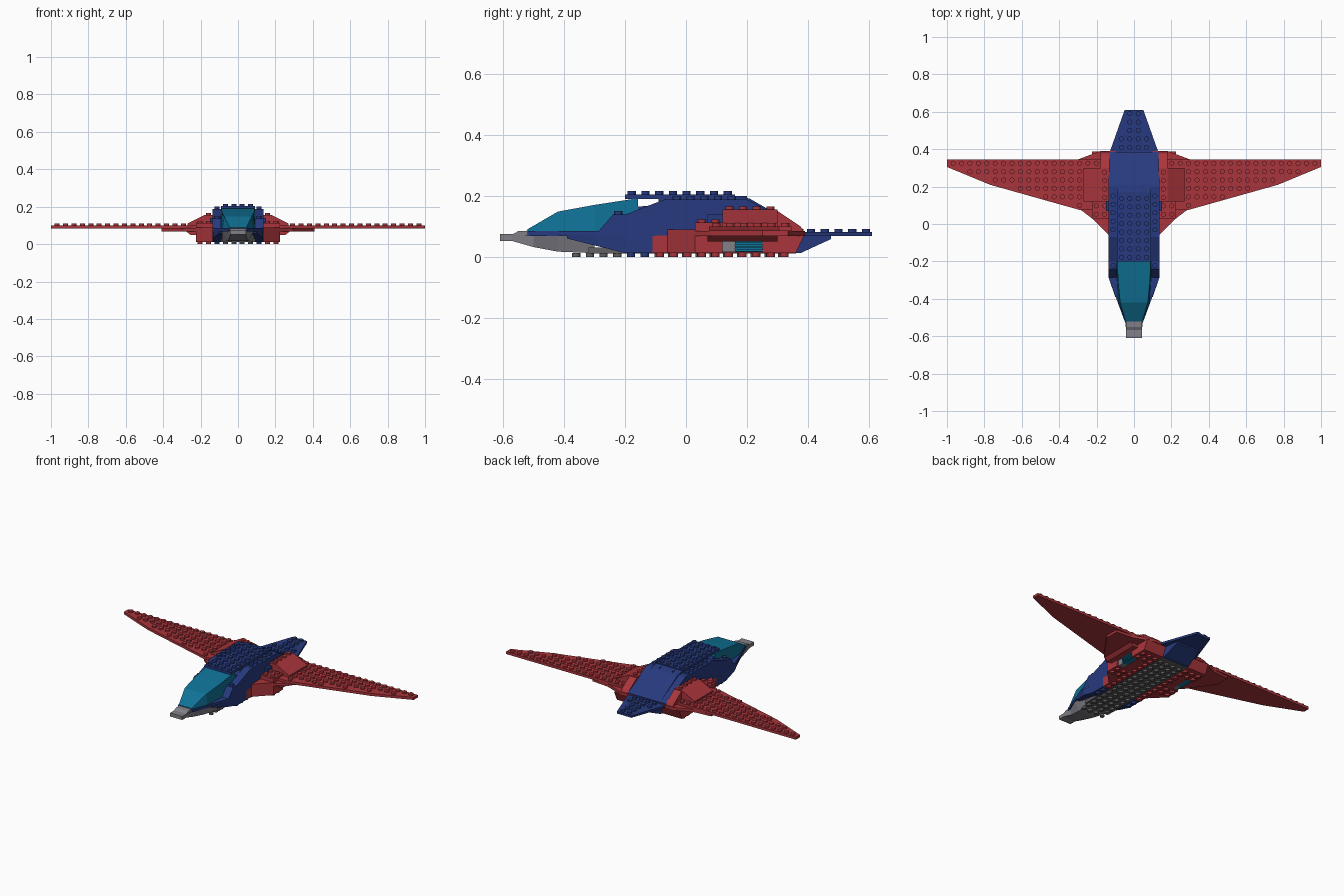
import bpy, bmesh
from mathutils import Matrix, Vector

if "Cube" in bpy.data.objects:
    bpy.data.objects.remove(bpy.data.objects["Cube"])

P = 0.045  # stud pitch


def material(name, rgb):
    m = bpy.data.materials.new(name)
    m.use_nodes = True
    m.diffuse_color = (*rgb, 1)
    m.node_tree.nodes["Principled BSDF"].inputs["Base Color"].default_value = (*rgb, 1)
    return m


RED = material("brick_red", (0.40, 0.036, 0.045))
BLUE = material("navy_blue", (0.02, 0.042, 0.21))
TEAL = material("teal_glass", (0.005, 0.17, 0.31))
GREY = material("light_grey", (0.22, 0.22, 0.25))
DARK = material("dark_grey", (0.12, 0.12, 0.125))


def finish(name, bm, mat, mirror):
    bmesh.ops.recalc_face_normals(bm, faces=bm.faces)
    me = bpy.data.meshes.new(name)
    bm.to_mesh(me)
    bm.free()
    me.materials.append(mat)
    ob = bpy.data.objects.new(name, me)
    bpy.context.collection.objects.link(ob)
    if mirror:
        ob.modifiers.new("mirror", "MIRROR")
    return ob


def prism(name, pts, axis, lo, hi, mat, mirror=False):
    """Extrude a flat outline along an axis; pts are the other two axes in order."""
    bm = bmesh.new()

    def place(p, t):
        a, b = p
        return {"x": (t, a, b), "y": (a, t, b), "z": (a, b, t)}[axis]

    face = bm.faces.new([bm.verts.new(place(p, lo)) for p in pts])
    ext = bmesh.ops.extrude_face_region(bm, geom=[face])
    step = Vector(place((0, 0), hi - lo))
    bmesh.ops.translate(bm, vec=step, verts=[g for g in ext["geom"] if isinstance(g, bmesh.types.BMVert)])
    return finish(name, bm, mat, mirror)


def box(name, x, y, z, mat, mirror=False):
    pts = [(x[0], y[0]), (x[1], y[0]), (x[1], y[1]), (x[0], y[1])]
    return prism(name, pts, "z", z[0], z[1], mat, mirror)


def loft(name, sections, mat):
    """Sections: (y, bottom half width, top half width, bottom z, top z)."""
    bm = bmesh.new()
    rings = [[bm.verts.new(c) for c in ((-b, y, z0), (b, y, z0), (t, y, z1), (-t, y, z1))]
             for y, b, t, z0, z1 in sections]
    bm.faces.new(rings[0])
    bm.faces.new(rings[-1])
    for r, s in zip(rings, rings[1:]):
        for i in range(4):
            j = (i + 1) % 4
            bm.faces.new((r[i], r[j], s[j], s[i]))
    return finish(name, bm, mat, False)


def studs(name, spots, z, mat, height=0.012, mirror=True):
    """Round studs standing on height z."""
    bm = bmesh.new()
    for x, y in spots:
        bmesh.ops.create_cone(bm, cap_ends=True, segments=12, radius1=0.0135, radius2=0.0135,
                              depth=height, matrix=Matrix.Translation((x, y, z + height / 2)))
    return finish(name, bm, mat, mirror)


def grid(x0, nx, y0, ny):
    return [(x0 + i * P, y0 + j * P) for i in range(nx) for j in range(ny)]


# Nose and lower hull
box("nose_tip", (-0.042, 0.042), (-0.61, -0.51), (0.052, 0.074), GREY)
prism("nose_ramp", [(-0.575, 0.07), (-0.55, 0.084), (-0.51, 0.086), (-0.51, 0.06)], "x", -0.042, 0.042, GREY)
loft("nose_hull", [(-0.57, 0.042, 0.042, 0.052, 0.072), (-0.5, 0.045, 0.05, 0.032, 0.072),
                   (-0.42, 0.055, 0.085, 0.017, 0.072), (-0.3, 0.085, 0.092, 0.012, 0.072)], GREY)
box("belly_plate", (-0.092, 0.092), (-0.32, 0.36), (0.011, 0.03), DARK)
studs("belly_studs", grid(P / 2, 2, -0.36, 16), 0, DARK)
loft("lower_front_wedge", [(-0.39, 0.098, 0.1, 0.06, 0.072), (-0.29, 0.13, 0.135, 0.035, 0.072),
                           (-0.2, 0.135, 0.135, 0.012, 0.072)], BLUE)
box("lower_side", (0.09, 0.135), (-0.2, -0.11), (0.012, 0.072), BLUE, True)
studs("lower_side_studs", grid(0.112, 1, -0.18, 2), 0, BLUE)
prism("front_deck", [(-0.05, -0.52), (0.05, -0.52), (0.135, -0.29), (0.135, -0.1),
                     (-0.135, -0.1), (-0.135, -0.29)], "z", 0.068, 0.085, BLUE)

# Canopy
loft("canopy", [(-0.52, 0.045, 0.045, 0.084, 0.09), (-0.42, 0.083, 0.074, 0.084, 0.148),
                (-0.3, 0.09, 0.086, 0.084, 0.17), (-0.157, 0.09, 0.09, 0.084, 0.192)], TEAL)

# Fuselage
prism("fuselage_core", [(-0.157, 0.07), (-0.157, 0.165), (-0.09, 0.168), (-0.09, 0.192), (0.17, 0.2),
                        (0.21, 0.19), (0.385, 0.09), (0.385, 0.07)], "x", -0.09, 0.09, BLUE)
prism("fuselage_side", [(-0.29, 0.08), (-0.24, 0.138), (-0.2, 0.138), (-0.07, 0.188), (0.2, 0.188),
                        (0.385, 0.09), (0.385, 0.07), (-0.29, 0.07)], "x", 0.09, 0.135, BLUE, True)
studs("shoulder_studs", grid(0.112, 1, -0.03, 5), 0.188, BLUE)
studs("cheek_studs", [(0.112, -0.222)], 0.138, BLUE)
box("roof_plate", (-0.09, 0.09), (-0.2, 0.16), (0.19, 0.205), BLUE)
studs("roof_studs", grid(P / 2, 2, -0.178, 8), 0.205, BLUE, 0.01)
box("rear_slope_ribs", (0.042, 0.048), (0.165, 0.2), (0.19, 0.2), BLUE, True)
box("shoulder_vent", (0.13, 0.15), (0.07, 0.12), (0.1, 0.14), BLUE, True)

# Tail
prism("tail_plate", [(-0.135, 0.37), (0.135, 0.37), (0.05, 0.61), (-0.05, 0.61)], "z", 0.068, 0.081, BLUE)
studs("tail_inner_studs", grid(P / 2, 1, 0.41, 5), 0.081, BLUE, 0.01)
studs("tail_outer_studs", grid(P * 1.5, 1, 0.41, 2), 0.081, BLUE, 0.01)
loft("tail_underside", [(0.34, 0.09, 0.092, 0.012, 0.07), (0.375, 0.088, 0.09, 0.012, 0.07),
                        (0.475, 0.08, 0.08, 0.058, 0.07)], BLUE)

# Wings
prism("wing", [(0.13, 0.075), (0.29, 0.075), (0.77, 0.21), (1, 0.305), (1, 0.345), (0.13, 0.345)],
      "z", 0.084, 0.1, RED, True)


def leading_edge(x):
    if x < 0.77:
        return 0.075 + (x - 0.29) * 0.281
    return 0.21 + (x - 0.77) * 0.413


wing_spots = [(x, y) for x, y in grid(0.292, 16, 0.1, 6)
              if y > leading_edge(x + 0.015) + 0.012]
studs("wing_studs", wing_spots, 0.1, RED, 0.01)
studs("wing_rear_studs", grid(0.157, 3, 0.325, 1), 0.1, RED, 0.01)
prism("wing_lower_plate", [(0.1, -0.06), (0.135, -0.06), (0.225, 0.03), (0.29, 0.08), (0.41, 0.25),
                           (0.41, 0.335), (0.3, 0.345), (0.18, 0.39), (0.1, 0.39)],
      "z", 0.068, 0.085, RED, True)

# Upper engine fairings
prism("engine_fairing", [(0.13, 0.095), (0.27, 0.095), (0.27, 0.11), (0.18, 0.155), (0.13, 0.155)],
      "y", 0.12, 0.3, RED, True)
studs("fairing_studs", grid(0.157, 1, 0.142, 4), 0.155, RED, 0.01)
prism("fairing_rear_slope", [(0.3, 0.085), (0.3, 0.15), (0.375, 0.1), (0.385, 0.085)],
      "x", 0.13, 0.18, RED, True)
box("fairing_front_block", (0.13, 0.225), (0.03, 0.12), (0.08, 0.113), RED, True)
studs("front_block_studs", grid(0.157, 2, 0.052, 2), 0.113, RED, 0.01)
prism("fairing_nose", [(0.13, -0.06), (0.135, -0.06), (0.225, 0.03), (0.13, 0.03)], "z", 0.08, 0.09, RED, True)

# Lower nacelles
prism("nacelle_front", [(0.09, -0.11), (0.135, -0.11), (0.135, -0.06), (0.225, 0.03), (0.225, 0.12),
                        (0.09, 0.12)], "z", 0.012, 0.07, RED, True)
box("nacelle_middle", (0.09, 0.18), (0.12, 0.25), (0.012, 0.07), RED, True)
prism("nacelle_rear", [(0.25, 0.012), (0.36, 0.012), (0.387, 0.07), (0.25, 0.07)], "x", 0.09, 0.225, RED, True)
prism("nacelle_ledge", [(0.18, 0.05), (0.255, 0.05), (0.28, 0.07), (0.18, 0.07)], "y", 0.07, 0.3, RED, True)
studs("nacelle_inner_studs", grid(0.112, 1, -0.085, 10), 0, RED)
studs("nacelle_outer_studs", grid(0.157, 2, 0.052, 2) + grid(0.157, 2, 0.278, 2), 0, RED)

# Intake grilles
box("intake_frame", (0.18, 0.215), (0.12, 0.16), (0.015, 0.05), GREY, True)
box("intake_core", (0.18, 0.21), (0.16, 0.25), (0.015, 0.05), TEAL, True)
for i in range(3):
    z = 0.017 + i * 0.012
    box(f"intake_slat_{i + 1}", (0.205, 0.222), (0.16, 0.25), (z, z + 0.007), TEAL, True)
